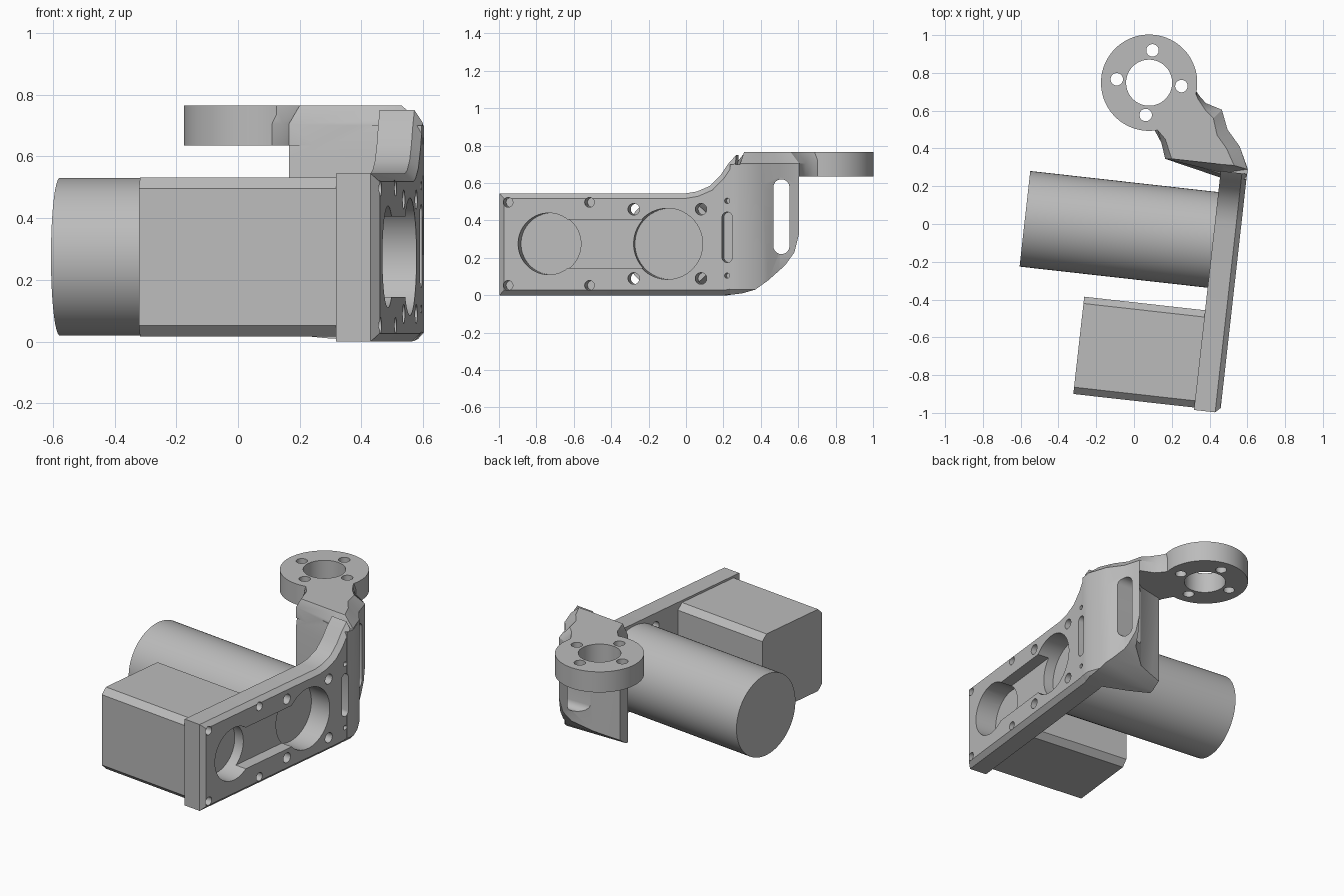
import bpy, bmesh, math
from mathutils import Matrix

cube = bpy.data.objects.get("Cube")
if cube:
    bpy.data.objects.remove(cube, do_unlink=True)

grey = bpy.data.materials.new("plain_grey")
grey.use_nodes = True
colour = (0.5, 0.5, 0.5, 1)
grey.diffuse_color = colour
grey.node_tree.nodes["Principled BSDF"].inputs["Base Color"].default_value = colour

# the plate and motors are turned slightly about the vertical
TURN = Matrix.Rotation(math.radians(-6.4), 4, 'Z')
STRAIGHT = Matrix.Identity(4)
MID = 0.275           # height of the motor axes
INNER, OUTER = 0.425, 0.565
TOP = 0.765


def loft(name, sections, matrix=STRAIGHT, bevel=None):
    """Closed solid through matching loops; bevel = (edge rule, width)."""
    bm = bmesh.new()
    loops = [[bm.verts.new(p) for p in s] for s in sections]
    n = len(loops[0])
    bm.faces.new(loops[0])
    bm.faces.new(loops[-1])
    for a, b in zip(loops, loops[1:]):
        for i in range(n):
            j = (i + 1) % n
            bm.faces.new((a[i], a[j], b[j], b[i]))
    bmesh.ops.recalc_face_normals(bm, faces=bm.faces)
    if bevel:
        rule, width = bevel
        edges = [e for e in bm.edges if rule(*(v.co for v in e.verts))]
        bmesh.ops.bevel(bm, geom=edges, offset=width, segments=1, affect='EDGES')
    bm.transform(matrix)
    mesh = bpy.data.meshes.new(name)
    bm.to_mesh(mesh)
    bm.free()
    mesh.materials.append(grey)
    obj = bpy.data.objects.new(name, mesh)
    bpy.context.collection.objects.link(obj)
    return obj


def along_x(name, pts, a, b, matrix=TURN, bevel=None):
    return loft(name, [[(d, y, z) for y, z in pts] for d in (a, b)], matrix, bevel)


def along_z(name, pts, a, b):
    return loft(name, [[(x, y, d) for x, y in pts] for d in (a, b)])


def ring(cx, cy, r, n=48, stretch=0):
    """Circle, or an upright rounded slot when stretched."""
    pts = []
    for i in range(n):
        t = math.tau * (i + 0.5) / n
        s = math.copysign(stretch, math.sin(t))
        pts.append((cx + r * math.cos(t), cy + s + r * math.sin(t)))
    return pts


def rect(y0, y1, z0, z1):
    return [(y0, z0), (y1, z0), (y1, z1), (y0, z1)]


def combine(target, other, operation):
    mod = target.modifiers.new("combine", 'BOOLEAN')
    mod.operation = operation
    mod.solver = 'EXACT'
    mod.object = other
    bpy.context.view_layer.objects.active = target
    bpy.ops.object.modifier_apply(modifier=mod.name)
    bpy.data.objects.remove(other, do_unlink=True)


# mounting plate with a chamfered outer rim and a ramp at its far end
END = 0.33
outline = [(-0.943, 0), (0.27, 0), (END, 0.01), (END, 0.75), (0.285, 0.70),
           (0.245, 0.64), (0.19, 0.585), (0.12, 0.555), (0.06, 0.545), (-0.943, 0.545)]
body = along_x("bracket_body", outline, INNER, OUTER, bevel=(
    lambda a, b: min(a.x, b.x) > OUTER - 0.001 and min(a.y, b.y) < END - 0.001, 0.027))

# curled wall at the end of the plate
front = [(0.165, 0.345), (0.46, 0.245)]
outer = [(0.595, 0.235), (0.603, 0.29), (0.56, 0.41), (0.495, 0.5), (0.465, 0.605)]
back = [(0.43, 0.53), (0.33, 0.46), (0.165, 0.425)]


def wall_section(z, pull=0, tilt=0):
    pts = [(x, y + tilt) for x, y in front]
    pts += [(x - pull, y) for x, y in outer] + back
    return [(x, y, z) for x, y in pts]


wall = loft("wall", [wall_section(0, 0.027), wall_section(0.03),
                     wall_section(0.59), wall_section(0.70, 0, 0.02)])
side_shape = [(0.1, 0), (0.22, 0), (0.30, 0.01), (0.37, 0.03), (0.44, 0.08),
              (0.53, 0.16), (0.58, 0.23), (0.605, 0.33), (0.62, 0.8), (0.32, 0.8),
              (0.22, 0.70), (0.18, 0.64), (0.1, 0.57)]
combine(wall, along_x("trim", side_shape, 0, 0.8, STRAIGHT), 'INTERSECT')
combine(body, wall, 'UNION')

# arm reaching to the flange, with a sloping top edge
low = [(0.08, 0.55), (0.145, 0.43), (0.165, 0.345), (0.47, 0.27), (0.60, 0.29),
       (0.56, 0.41), (0.495, 0.5), (0.465, 0.605), (0.38, 0.64), (0.345, 0.68), (0.3, 0.75)]
high = [(0.08, 0.55), (0.165, 0.45), (0.2, 0.345), (0.47, 0.315), (0.53, 0.31),
        (0.49, 0.40), (0.44, 0.47), (0.42, 0.56), (0.38, 0.6), (0.34, 0.66), (0.3, 0.75)]
arm = loft("arm", [[(x, y, z) for x, y in pts]
                   for pts, z in ((low, 0.635), (low, 0.705), (high, TOP))])
combine(body, arm, 'UNION')

# round flange
FX, FY = 0.08, 0.748
combine(body, along_z("flange", ring(FX, FY, 0.255, 64), 0.635, TOP), 'UNION')

# flange bore and bolt holes
cutters = [along_z("bore", ring(FX, FY, 0.122), 0.6, 0.8)]
for k in range(4):
    t = math.radians(84 + 90 * k)
    cutters.append(along_z("bolt", ring(FX + 0.172 * math.cos(t),
                                        FY + 0.172 * math.sin(t), 0.033, 24), 0.6, 0.8))

# plate pockets: two round openings joined by a shallow channel
SMALL_Y, BIG_Y, SLOT_Y = -0.675, -0.037, 0.285
cutters += [along_x("channel", rect(SMALL_Y, BIG_Y, 0.145, 0.405), 0.49, 0.6),
            along_x("small_pocket", ring(SMALL_Y, MID, 0.165), 0.4, 0.6),
            along_x("big_pocket", ring(BIG_Y, MID, 0.19), 0.4, 0.6),
            along_x("slot", ring(SLOT_Y, 0.31, 0.028, 24, 0.107), 0.47, 0.6)]

# screw holes around the pockets and the slot
for side in (-1, 1):
    for end in (-1, 1):
        cutters.append(along_x("screw", ring(SMALL_Y + 0.219 * end, MID + 0.222 * side,
                                             0.026, 24), 0.4, 0.6))
        cutters.append(along_x("screw", ring(BIG_Y + 0.181 * end, MID + 0.185 * side,
                                             0.031, 24), 0.4, 0.6))
    cutters.append(along_x("pin", ring(SLOT_Y, 0.305 + 0.2 * side, 0.014, 16), 0.47, 0.6))

# tall window through the curled wall
cutters.append(along_x("window", ring(0.51, 0.42, 0.043, 24, 0.157), 0.1, 0.7, STRAIGHT))
for cutter in cutters:
    combine(body, cutter, 'DIFFERENCE')

# motors on the inner side of the plate
square_motor = along_x("square_motor", rect(-0.93, -0.412, 0.016, 0.532), -0.219, INNER,
                       bevel=(lambda a, b: abs(a.x - b.x) > 0.1, 0.036))
round_motor = along_x("round_motor", ring(BIG_Y, MID, 0.255, 64), -0.577, INNER)

# smooth curved surfaces, keep edges crisp
bpy.ops.object.select_all(action='DESELECT')
for obj in (body, square_motor, round_motor):
    obj.select_set(True)
bpy.context.view_layer.objects.active = body
bpy.ops.object.shade_smooth_by_angle(angle=math.radians(32))
